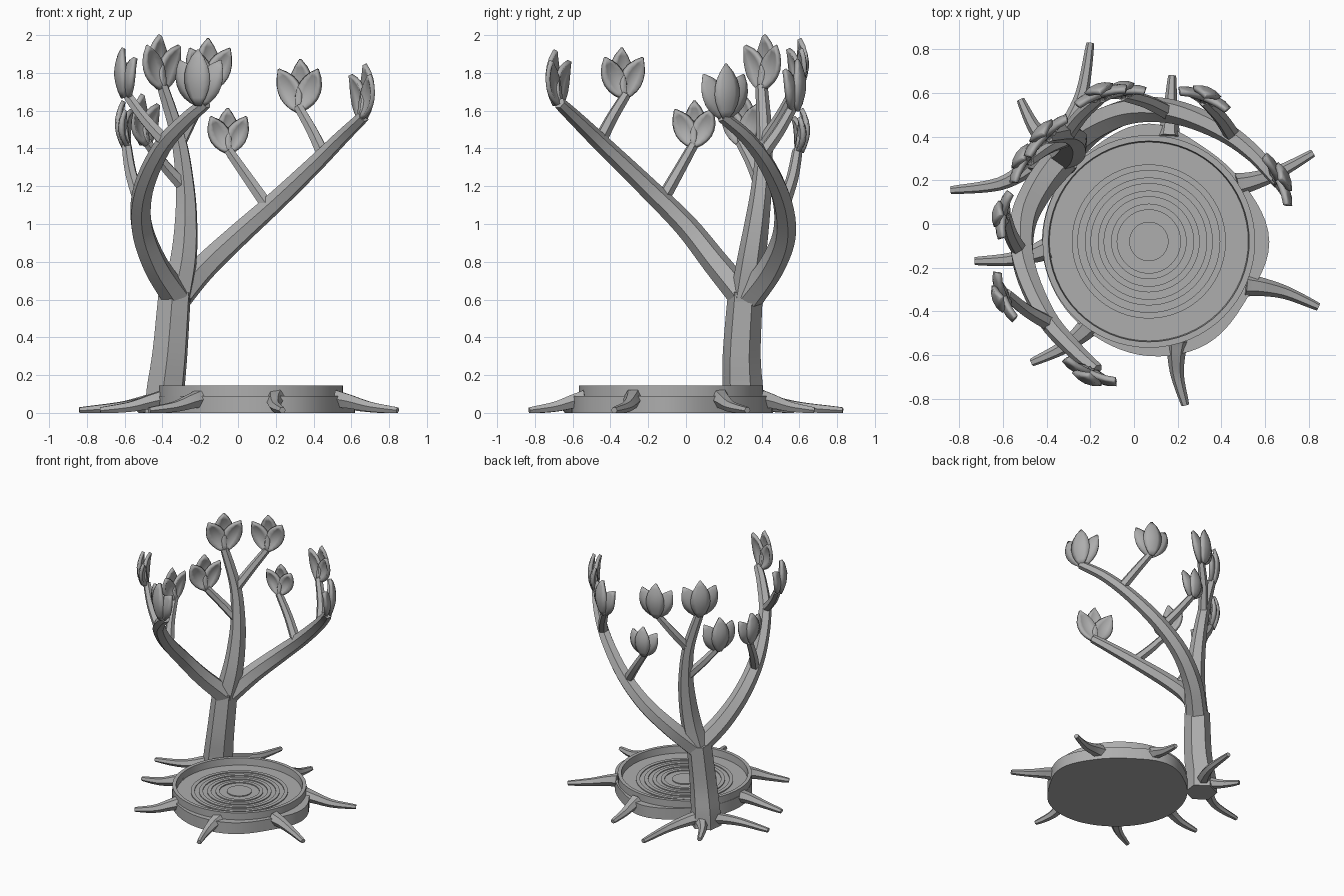
import bpy, bmesh, math
from mathutils import Vector, Matrix

if "Cube" in bpy.data.objects:
    bpy.data.objects.remove(bpy.data.objects["Cube"])

grey = bpy.data.materials.new("plain grey")
grey.diffuse_color = (0.42, 0.42, 0.42, 1)
grey.use_nodes = True
grey.node_tree.nodes["Principled BSDF"].inputs["Base Color"].default_value = grey.diffuse_color
CENTRE = Vector((0.068, -0.08, 0))


def finish(name, bm, angle=35):
    bmesh.ops.recalc_face_normals(bm, faces=bm.faces)
    me = bpy.data.meshes.new(name)
    bm.to_mesh(me)
    bm.free()
    me.materials.append(grey)
    ob = bpy.data.objects.new(name, me)
    bpy.context.collection.objects.link(ob)
    bpy.ops.object.select_all(action='DESELECT')
    ob.select_set(True)
    bpy.context.view_layer.objects.active = ob
    bpy.ops.object.shade_smooth_by_angle(angle=math.radians(angle))
    return ob


def catmull(p, i, t):
    a, b, c, d = (p[max(0, min(len(p) - 1, i + k))] for k in (-1, 0, 1, 2))
    return 0.5 * (2 * b + (c - a) * t + (2 * a - 5 * b + 4 * c - d) * t * t
                  + (3 * b - a - 3 * c + d) * t ** 3)


def tube(name, points, r0, r1, sides=6, steps=5, flat=False):
    """Tapered faceted limb swept along a smooth path."""
    p = [Vector(q) for q in points]
    path = [catmull(p, i, k / steps) for i in range(len(p) - 1) for k in range(steps)] + [p[-1]]
    bm = bmesh.new()
    rings = []
    side = None
    for i, c in enumerate(path):
        t = (path[min(i + 1, len(path) - 1)] - path[max(i - 1, 0)]).normalized()
        if side is None:
            side = t.cross(Vector((0, 0, 1)) if flat else Vector((0.6, 0.8, 0))).normalized()
        side = (side - t * side.dot(t)).normalized()
        up = side.cross(t)
        r = r0 + (r1 - r0) * i / (len(path) - 1)
        ring = []
        for k in range(sides):
            a = math.tau * k / sides
            v = c + (side * math.cos(a) + up * math.sin(a)) * r
            v.z = max(v.z, 0)
            ring.append(bm.verts.new(v))
        rings.append(ring)
    for a, b in zip(rings, rings[1:]):
        for k in range(sides):
            bm.faces.new((a[k], a[(k + 1) % sides], b[(k + 1) % sides], b[k]))
    bm.faces.new(rings[0])
    bm.faces.new(rings[-1])
    return finish(name, bm)


def lathe(name, profile, segs=64):
    """Closed round body from an (r, z) profile that starts and ends on the axis."""
    bm = bmesh.new()
    vs = [bm.verts.new(CENTRE + Vector((r, 0, z))) for r, z in profile]
    edges = [bm.edges.new(e) for e in zip(vs, vs[1:])]
    bmesh.ops.spin(bm, geom=vs + edges, cent=CENTRE, axis=(0, 0, 1),
                   angle=math.tau, steps=segs, use_duplicate=False)
    bmesh.ops.remove_doubles(bm, verts=bm.verts, dist=1e-5)
    return finish(name, bm)


# dish with raised concentric rings on its floor
FLOOR, RIDGE = 0.085, 0.097
prof = [(0, RIDGE), (0.09, RIDGE), (0.09, FLOOR)]
for r in (0.145, 0.205, 0.265, 0.325):
    prof += [(r, FLOOR), (r, RIDGE), (r + 0.028, RIDGE), (r + 0.028, FLOOR)]
prof += [(0.455, FLOOR), (0.46, 0.145), (0.487, 0.145), (0.487, 0.02), (0, 0.02)]
lathe("dish", prof)

# irregular plinth under the dish: radius every 30 degrees
radii = [0.552, 0.51, 0.50, 0.54, 0.50, 0.49, 0.49, 0.49, 0.50, 0.525, 0.54, 0.52]
rv = [Vector((r, 0, 0)) for r in radii]
rv = rv[-1:] + rv + rv[:2]
bm = bmesh.new()
ring = []
for i in range(12):
    for k in range(6):
        a = math.radians(30 * i + 5 * k)
        r = catmull(rv, i + 1, k / 6).x
        ring.append(bm.verts.new(CENTRE + Vector((r * math.cos(a), r * math.sin(a), 0))))
face = bm.faces.new(ring)
top = bmesh.ops.extrude_face_region(bm, geom=[face])["geom"]
bmesh.ops.translate(bm, vec=(0, 0, 0.09), verts=[g for g in top if isinstance(g, bmesh.types.BMVert)])
finish("plinth", bm)

# roots: (start x, y, tip x, y, bend, start height)
roots = [(0.16, 0.40, 0.175, 0.68, 0.0, 0.075), (0.47, 0.18, 0.82, 0.325, -0.02, 0.075),
         (0.51, -0.28, 0.845, -0.38, 0.02, 0.075), (0.20, -0.53, 0.235, -0.83, -0.02, 0.075),
         (-0.20, -0.46, -0.47, -0.635, 0.02, 0.075), (-0.39, -0.11, -0.73, -0.17, 0.02, 0.075),
         (-0.37, 0.34, -0.20, 0.83, -0.04, 0.07), (-0.40, 0.34, -0.84, 0.155, 0.06, 0.07),
         (-0.36, 0.34, -0.52, 0.57, 0.02, 0.06)]
for x, y, tx, ty, bend, h in roots:
    a, b = Vector((x, y, 0)), Vector((tx, ty, 0))
    d = b - a
    n = Vector((-d.y, d.x, 0)).normalized()
    pts = [a + d * f + n * bend * s + Vector((0, 0, z)) for f, s, z in
           ((0, 0, h), (0.22, 0.7, h * 0.8), (0.55, 1, 0.032), (1, 0, 0.013))]
    tube("root", pts, 0.054, 0.018, flat=True)

# trunk and the three main limbs
tube("trunk", [(-0.385, 0.30, 0), (-0.383, 0.30, 0.12), (-0.36, 0.295, 0.32),
               (-0.335, 0.315, 0.64)], 0.118, 0.092)
tube("middle_limb", [(-0.335, 0.315, 0.58), (-0.29, 0.345, 0.8), (-0.275, 0.375, 1.0),
                     (-0.28, 0.40, 1.2), (-0.315, 0.415, 1.45), (-0.40, 0.40, 1.73)], 0.088, 0.032)
tube("front_limb", [(-0.33, 0.30, 0.62), (-0.44, 0.16, 0.79), (-0.51, 0.0, 0.99),
                    (-0.50, -0.2, 1.19), (-0.40, -0.43, 1.41), (-0.27, -0.58, 1.555),
                    (-0.17, -0.67, 1.64)], 0.078, 0.032)
tube("right_limb", [(-0.31, 0.34, 0.62), (-0.18, 0.45, 0.77), (0.0, 0.52, 0.94),
                    (0.2, 0.51, 1.12), (0.4, 0.43, 1.31), (0.55, 0.32, 1.46),
                    (0.665, 0.19, 1.57)], 0.078, 0.032)

# side stems: start point, tip
stems = [((-0.52, -0.13, 1.12), (-0.59, 0.04, 1.42)), ((-0.38, -0.46, 1.43), (-0.585, -0.32, 1.68)),
         ((-0.28, 0.40, 1.19), (-0.48, 0.29, 1.43)), ((-0.31, 0.41, 1.43), (-0.15, 0.58, 1.72)),
         ((0.16, 0.51, 1.09), (-0.05, 0.59, 1.39)), ((0.46, 0.39, 1.35), (0.32, 0.565, 1.62))]
for a, b in stems:
    a, b = Vector(a), Vector(b)
    mid = (a + b) / 2
    out = (mid - CENTRE) * Vector((1, 1, 0))
    tube("stem", [a, mid + out.normalized() * 0.012, b], 0.038, 0.027)


def flower(base, h):
    """Three cupped petals: one upright outside, two leaning inside."""
    base = Vector(base)
    out = ((base - CENTRE) * Vector((1, 1, 0))).normalized()
    frame = Matrix((Vector((-out.y, out.x, 0)), out, Vector((0, 0, 1)))).transposed()
    width = [0.22, 0.62, 0.88, 1.0, 0.97, 0.82, 0.5, 0.04]
    for lean, shift, length, w in ((0, 0.016, 1, 0.24), (27, -0.012, 0.9, 0.23), (-27, -0.012, 0.9, 0.23)):
        tilt = Matrix.Rotation(math.radians(lean), 3, 'Y')
        bm = bmesh.new()
        rows = []
        for i, k in enumerate(width):
            u = i / (len(width) - 1)
            row = []
            for j in range(-2, 3):
                v = j / 2
                bulge = 0.035 * math.sin(math.pi * u) - 0.02 * (v * k) ** 2
                p = tilt @ Vector((v * k * w * h, 0, u * length * h))
                p.y = shift + bulge
                row.append(bm.verts.new(base + frame @ p))
            rows.append(row)
        for a, b in zip(rows, rows[1:]):
            for j in range(4):
                bm.faces.new((a[j], a[j + 1], b[j + 1], b[j]))
        ob = finish("petal", bm, 40)
        mod = ob.modifiers.new("thickness", 'SOLIDIFY')
        mod.thickness = 0.024
        mod.offset = 0


for x, y, z, h in ((-0.40, 0.40, 1.715, 0.285), (-0.20, -0.675, 1.63, 0.29), (0.655, 0.20, 1.56, 0.285),
                   (-0.59, 0.04, 1.41, 0.24), (-0.59, -0.33, 1.67, 0.26), (-0.49, 0.29, 1.42, 0.265),
                   (-0.15, 0.585, 1.71, 0.27), (-0.05, 0.595, 1.38, 0.23), (0.32, 0.57, 1.60, 0.27)):
    flower((x, y, z), h)
